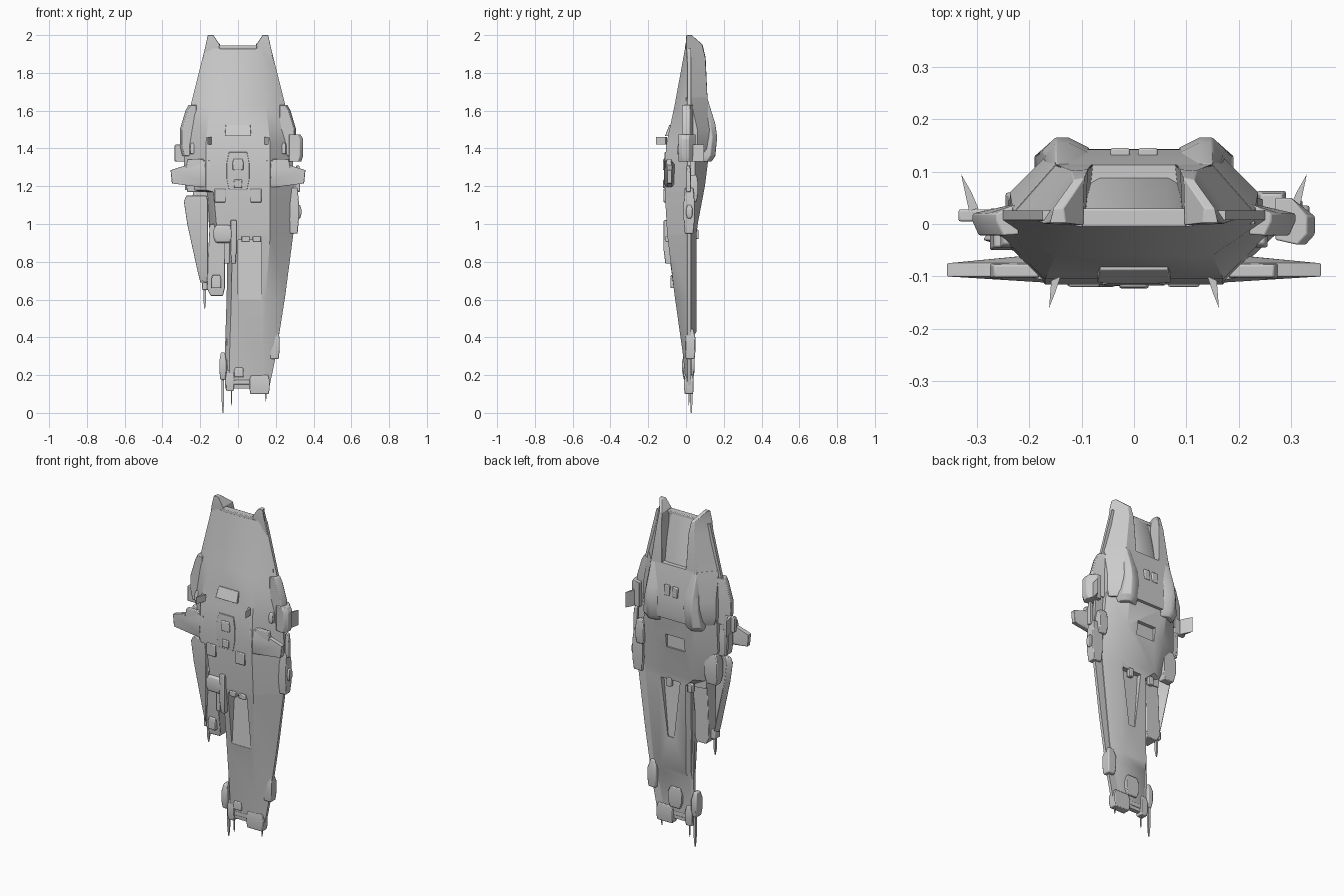
import bpy, bmesh, math

def finish(name, bm, bevel=0.0):
    bmesh.ops.recalc_face_normals(bm, faces=bm.faces)
    me = bpy.data.meshes.new(name)
    bm.to_mesh(me)
    bm.free()
    ob = bpy.data.objects.new(name, me)
    bpy.context.collection.objects.link(ob)
    if bevel:
        m = ob.modifiers.new("bevel", "BEVEL")
        m.width, m.segments, m.limit_method = bevel, 2, "ANGLE"
    return ob

def loft(name, rows, bevel=0.0, s=1):
    """rows: list of (z, [(x, y), ...]) rings joined into a closed skin."""
    bm = bmesh.new()
    rings = [[bm.verts.new((s * x, y, z)) for x, y in pts] for z, pts in rows]
    n = len(rings[0])
    for a, b in zip(rings, rings[1:]):
        for i in range(n):
            bm.faces.new((a[i], a[(i + 1) % n], b[(i + 1) % n], b[i]))
    bm.faces.new(rings[0])
    bm.faces.new(rings[-1])
    return finish(name, bm, bevel)

def block(name, x, y, z, top=1.0, bot=1.0, bevel=0.004, s=1):
    """Box whose ends taper: the outer thirds shrink to top / bot."""
    cx, cy = sum(x) / 2, sum(y) / 2
    hx, hy = (x[1] - x[0]) / 2, (y[1] - y[0]) / 2
    h = z[1] - z[0]
    def ring(k):
        return [(cx + a * hx * k, cy + b * hy * k) for a, b in ((-1, -1), (1, -1), (1, 1), (-1, 1))]
    rows = [(z[0], ring(bot))]
    if bot != 1: rows.append((z[0] + h * .3, ring(1)))
    if top != 1: rows.append((z[1] - h * .3, ring(1)))
    rows.append((z[1], ring(top)))
    return loft(name, rows, bevel, s)

def pair(fn, name, *a, **k):
    for s, side in ((1, "right"), (-1, "left")):
        fn(name + "_" + side, *a, s=s, **k)

def cut(target, cutter):
    m = target.modifiers.new("cut", "BOOLEAN")
    m.operation, m.object, m.solver = "DIFFERENCE", cutter, "EXACT"
    cutter.hide_render = True
    cutter.hide_set(True)

# front hull: z, face left/right x, face y, edge left/right x
front = [(1.93, -.10, .10, -.005, -.175, .175), (1.63, -.15, .15, -.06, -.25, .25),
         (1.42, -.17, .17, -.105, -.285, .285), (1.25, -.17, .17, -.115, -.285, .295),
         (1.18, -.17, .17, -.112, -.28, .30), (1.17, -.13, .17, -.112, -.165, .30),
         (.95, -.11, .17, -.10, -.15, .293), (.94, -.03, .17, -.099, -.055, .292),
         (.62, -.035, .15, -.06, -.06, .25), (.30, -.045, .13, -.015, -.07, .20),
         (.13, -.045, .12, .0, -.07, .165)]
hull = loft("front_hull", [(z, [(fl, yf), (fr, yf), (sr, .008), (sr, .026), (sl, .026), (sl, .008)])
                           for z, fl, fr, yf, sl, sr in front])
cut(hull, loft("front_recess_cutter", [(.60, [(.0, -.2), (.125, -.2), (.125, -.055), (.0, -.055)]),
                                       (.915, [(.0, -.2), (.125, -.2), (.125, -.03), (.0, -.03)])]))

# horned nose: tips and the rails flanking the rear tray
pair(loft, "nose_horn", [
    (2.0, [(.13, .002), (.16, .002), (.155, .03), (.135, .03)]),
    (1.95, [(.097, -.002), (.172, .0), (.115, .085), (.095, .088)]),
    (1.88, [(.093, .0), (.185, .005), (.12, .102), (.088, .104)]),
    (1.66, [(.09, .0), (.233, .02), (.15, .114), (.078, .114)])], bevel=.002)
loft("tray_floor", [(z, [(-.1, -.003), (.1, -.003), (.1, y - .02), (.065, y), (-.065, y), (-.1, y - .02)])
                    for z, y in ((1.93, .03), (1.8, .062), (1.66, .09))])
block("nose_lip", (-.1, .1), (-.006, .03), (1.925, 1.945))

# rear cowl and lower back, ring: edges, shoulders, ridge
def back_ring(l, r, sh, rl, rr, y):
    return [(l, .0), (r, .0), (r, sh), (rr, y), (rl, y), (l, sh)]
loft("rear_cowl", [(z, back_ring(-w, w, sh, -r, r, y)) for z, w, sh, r, y in
     ((1.67, .23, .022, .15, .113), (1.5, .237, .06, .155, .142),
      (1.40, .237, .06, .15, .143), (1.36, .225, .06, .13, .138))])
back = loft("lower_back", [(z, back_ring(*v)) for z, *v in (
    (1.40, -.235, .235, .05, -.13, .13, .125), (1.2, -.24, .25, .045, -.12, .13, .10),
    (1.0, -.15, .25, .03, -.09, .14, .062), (.95, -.05, .245, .03, -.035, .14, .056),
    (.43, -.055, .19, .03, -.04, .13, .055), (.39, -.06, .18, .025, -.045, .12, .032),
    (.15, -.06, .15, .02, -.045, .11, .028))])
cut(back, loft("back_recess_cutter", [(.62, [(.04, .05), (.08, .05), (.08, .2), (.04, .2)]),
                                      (.96, [(.0, .028), (.125, .028), (.125, .2), (.0, .2)])]))
cut(back, block("back_vent_cutter", (-.06, .06), (.085, .2), (1.17, 1.25), bevel=0))
# lobes grow out of the horn ridges and overhang the cowl's lower edge
pair(loft, "cowl_lobe", [(z, [(.09, .08), (o, .06), (o, y - .025), (.15, y), (.125, y), (.085, y - .02)])
     for z, o, y in ((1.33, .18, .135), (1.36, .19, .155), (1.46, .175, .165), (1.53, .17, .155), (1.66, .155, .115))],
     bevel=.003)
pair(block, "cowl_vent", (.008, .045), (.115, .145), (1.5, 1.56))
pair(block, "recess_cap", (.055, .085), (.04, .066), (.92, .97))

# side pods and edge plates
for s, side in ((1, "right"), (-1, "left")):
    loft("side_pod_" + side, [(z, [(.22, -.02), (x - .012, -.022), (x, .005), (x, .02), (.22, .04)])
         for z, x in ((1.36, .295), (1.42, .308), (1.5, .308), (1.6, .278), (1.63, .262))], .003, s)
    # forward stub wings with a raised root fairing
    loft("stub_wing_" + side, [(z, [(.15, -.113), (t, -.1), (t, -.075), (.15, -.055)]) for z, t in
         ((1.195, .2), (1.215, .35), (1.285, .357), (1.335, .2))], .002, s)
    block("wing_fairing_" + side, (.175, .275), (-.104, -.075), (1.22, 1.345), top=.85, bot=.8, s=s)
    # small blade antennas
    loft("nose_blade_" + side, [(z, [(.14, -.10), (.158, -.108), (.162, -.16), (.15, -.13)])
         for z in (1.42, 1.46)], 0, s)
    loft("edge_blade_" + side, [(z, [(.297, .03), (.315, .025), (.33, .095), (.31, .06)])
         for z in (1.33, 1.42)], 0, s)
    # hull-face sensors and flank lumps
    block("face_port_" + side, (.065, .125), (-.12, -.09), (1.115, 1.185), s=s)
    block("flank_lump_" + side, (.215, .255), (-.045, .0), (1.37, 1.43), top=.7, s=s)

# right side equipment
loft("right_box", [(z, [(.27, -.03), (x - .018, -.04), (x, -.02), (x, .015), (.3, .05), (.27, .05)])
     for z, x in ((1.33, .335), (1.36, .345), (1.45, .345), (1.475, .33))], .003)
block("right_strake", (.255, .322), (-.012, .045), (.95, 1.19), top=.8, bot=.8)
block("right_nub", (.31, .335), (.0, .035), (1.03, 1.10), top=.6, bot=.6)
block("right_rod", (.305, .328), (.0, .025), (1.17, 1.31), top=.7)
block("right_back_pod", (.235, .29), (.02, .063), (1.12, 1.26), top=.75, bot=.75)

# left side equipment
block("left_bracket", (-.335, -.26), (.005, .028), (1.33, 1.42))
block("left_pod", (-.275, -.17), (-.05, .03), (1.17, 1.34), top=.85, bot=.9)
block("left_back_pod", (-.245, -.16), (.0, .06), (1.0, 1.18), top=.75, bot=.75)

# left outer prong, inner prong and their probes
loft("left_outer_prong", [(z, [(l, -.03), (r, -.075), (r, -.045), (l + .02, .0)])
     for z, l, r in ((.69, -.20, -.163), (.74, -.213, -.16), (1.0, -.27, -.16),
                     (1.12, -.288, -.16), (1.15, -.275, -.165))], .003)
loft("left_inner_prong", [(z, [(l, -.06), (r, yf), (r, .02), (l, .02)]) for z, l, r, yf in
     ((.62, -.145, -.08, -.055), (.66, -.165, -.07, -.065), (.80, -.16, -.07, -.085),
      (1.0, -.15, -.05, -.10))], .003)
block("left_prong_shoe", (-.14, -.09), (-.083, -.05), (.66, .73), top=.8)
block("left_prong_guard", (-.19, -.16), (-.05, .0), (.65, .70))
block("left_probe", (-.182, -.17), (-.03, -.015), (.55, .67), bot=.3, bevel=0)

# front gun cluster
block("gun_housing", (-.13, -.03), (-.12, -.07), (.90, .995), top=.75, bot=.8, bevel=.01)
block("gun_column", (-.04, -.008), (-.118, -.06), (.79, 1.02), bot=.7)
block("gun_barrel", (-.075, -.045), (-.10, -.06), (.79, .93))
for x in (.04, .10):
    block("recess_hinge", (x - .022, x + .022), (-.108, -.06), (.905, .935))

# centre line front details
loft("brow_panel", [(1.465, [(-.07, -.112), (.07, -.112), (.07, -.07), (-.07, -.07)]),
                    (1.525, [(-.065, -.088), (.065, -.088), (.065, -.06), (-.065, -.06)])], .002)
block("chest_plate", (-.06, .06), (-.117, -.08), (1.18, 1.38), top=.8, bot=.8, bevel=.002)
block("chest_port", (-.028, .028), (-.123, -.09), (1.285, 1.345), top=.85)
block("chest_button", (-.022, .022), (-.122, -.09), (1.19, 1.235))

# tail pods, feet and needles
block("tail_pod_right", (.165, .22), (-.005, .05), (.285, .445), top=.55, bot=.85, bevel=.006)
block("tail_pod_left", (-.098, -.062), (-.02, .045), (.175, .32), top=.6, bot=.75, bevel=.006)
block("tail_foot_left", (-.065, -.02), (-.01, .04), (.115, .23), bot=.85, top=.7)
block("tail_foot_right", (.06, .168), (-.01, .04), (.10, .20), bot=.9, top=.85)
block("tail_bar", (-.03, .07), (-.005, .03), (.15, .175))
block("tail_hatch", (-.02, .03), (-.016, .01), (.19, .24), top=.8)
block("tail_back_hump", (.0, .09), (.02, .045), (.2, .32), top=.7, bot=.7)
for name, x, y, z0, z1, w in (("long_needle", -.08, .028, 0, .25, .007),
                              ("left_needle", -.035, .015, .04, .13, .003),
                              ("right_needle", .147, .015, .06, .12, .003)):
    block(name, (x - w, x + w), (y - w, y + w), (z0, z1), bot=.4, bevel=0)

# smooth shading with sharp creases
bpy.ops.object.select_all(action="DESELECT")
for ob in bpy.context.scene.objects:
    if ob.type == "MESH" and not ob.hide_render:
        ob.select_set(True)
        bpy.context.view_layer.objects.active = ob
bpy.ops.object.shade_smooth_by_angle(angle=math.radians(30))
